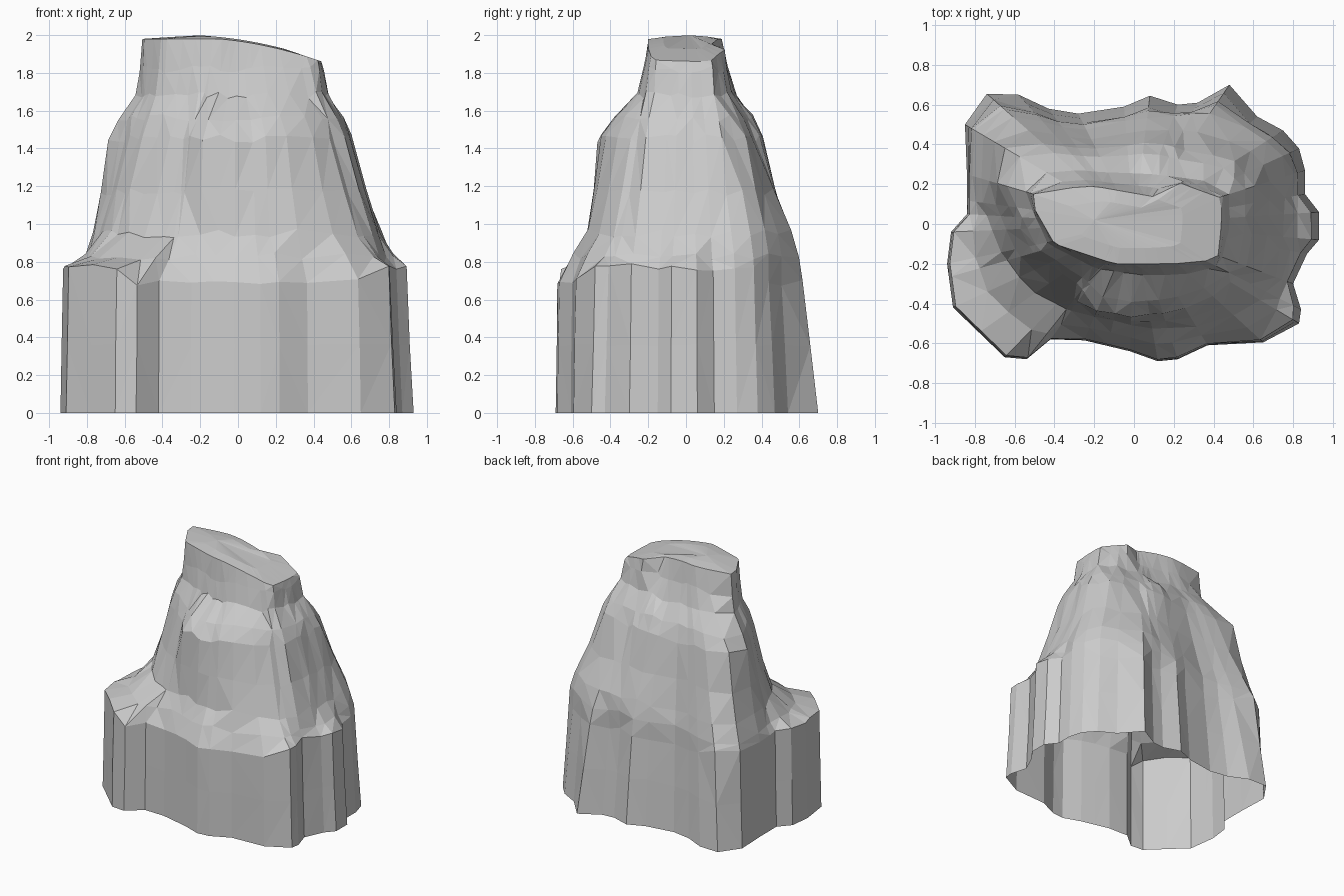
import bpy, bmesh, math, random
from mathutils import Vector

if "Cube" in bpy.data.objects:
    bpy.data.objects.remove(bpy.data.objects["Cube"])

random.seed(7)

# Footprint on the ground, counter-clockwise from the right
base = [(.93, .06), (.86, .15), (.86, .27), (.83, .38), (.75, .47), (.62, .54), (.48, .70),
        (.32, .61), (.22, .60), (.08, .645), (-.05, .59), (-.28, .555), (-.43, .58),
        (-.58, .65), (-.74, .655), (-.85, .50), (-.84, .25), (-.84, .05), (-.92, -.04),
        (-.94, -.20), (-.91, -.42), (-.65, -.67), (-.54, -.68), (-.42, -.58), (-.25, -.585),
        (-.02, -.64), (.12, -.69), (.22, -.68), (.37, -.61), (.65, -.595), (.83, -.50),
        (.84, -.43), (.80, -.30), (.87, -.15), (.93, -.08)]
# Outline just above the ledge
ledge = [(.76, 0), (.77, .33), (.64, .44), (.46, .56), (.1, .54), (-.28, .47), (-.6, .55),
         (-.76, .48), (-.76, .1), (-.66, -.15), (-.54, -.33), (-.3, -.45), (.1, -.53),
         (.35, -.51), (.62, -.42), (.72, -.25)]
# Outline at the top of the front buttress
buttress = [(.6, 0), (.6, .2), (.5, .33), (.3, .36), (.1, .41), (-.2, .38), (-.45, .4),
            (-.62, .43), (-.70, .25), (-.64, .1), (-.5, -.15), (-.28, -.3), (-.2, -.43),
            (0, -.47), (.3, -.42), (.48, -.3), (.57, -.2)]
# Neck under the summit, then the summit rim
neck = [(.48, 0), (.48, .15), (.35, .22), (.1, .25), (-.3, .27), (-.52, .25), (-.55, .15),
        (-.43, -.1), (-.2, -.22), (.05, -.26), (.3, -.25), (.44, -.2)]
summit = [(.44, 0), (.44, .13), (.3, .18), (.2, .22), (.14, .13), (-.03, .16), (-.2, .19),
          (-.5, .17), (-.52, .11), (-.4, -.1), (-.1, -.2), (.2, -.2), (.42, -.18)]


def cast(outline, a):
    """Point where a ray from the centre at angle a meets the outline."""
    dx, dy = math.cos(a), math.sin(a)
    best = 0
    for (x1, y1), (x2, y2) in zip(outline, outline[1:] + outline[:1]):
        ex, ey = x2 - x1, y2 - y1
        det = ex * dy - ey * dx
        if abs(det) < 1e-9:
            continue
        t = (ex * y1 - ey * x1) / det
        s = (dx * y1 - dy * x1) / det
        if t > 0 and -1e-6 <= s <= 1 + 1e-6:
            best = max(best, t)
    return Vector((dx * best, dy * best))


# One column per footprint corner, plus a few for the upper corners
angles = [math.atan2(y, x) % math.tau for x, y in base]
for d in (172, 196, 215, 258, 303, 333):
    a = math.radians(d)
    if min(abs(a - b) for b in angles) > .06:
        angles.append(a)
angles.sort()


def ring(outline, z, jit=0.0):
    pts = []
    for a in angles:
        p = cast(outline, a) * (1 + random.uniform(-jit, jit))
        h = z(p.x, p.y) if callable(z) else z + random.uniform(-jit, jit) * 2.5
        pts.append(Vector((p.x, p.y, h)))
    return pts


def taper(k):
    """Footprint leaning inwards, most of all at the back."""
    return [(x * (1 - (.04 if x > 0 else .015) * k),
             y * (1 - (.09 if y > 0 else .012) * k)) for x, y in base]


def mix(r1, r2, t, z):
    out = []
    for a, b in zip(r1, r2):
        p = a.lerp(b, t)
        p.z = z + random.uniform(-.02, .02)
        out.append(p)
    return out


def top_z(x, y):
    """Summit slope, falling away to the right."""
    return 1.98 - .09 * max(0, x + .1) - .24 * max(0, x + .1) ** 2


# Stack of rings from the ground to the summit
r_wall = ring(taper(1), lambda x, y: .69 + .08 * (x < -.6 or x > .7) + random.uniform(-.02, .02))
r_ledge = ring(ledge, .95, .01)
r_butt = ring(buttress, 1.45, .01)
r_neck = ring(neck, 1.68, .008)
r_top = ring(summit, top_z)
r_mid = mix(r_wall, r_ledge, .5, .83)
for p in r_mid:
    if p.y > .2:            # the back has no ledge, it leans steadily
        p.xy *= 1.02
rings = [ring(base, 0.0), ring(taper(.5), .36, .003), r_wall, r_mid, r_ledge,
         mix(r_ledge, r_butt, .5, 1.17), r_butt,
         mix(r_butt, r_neck, .35, 1.56), r_neck,
         mix(r_neck, r_top, .6, 1.82), r_top,
         [Vector((p.x * .6 - .02, p.y * .6, top_z(p.x * .6, 0) + .012)) for p in r_top]]

bm = bmesh.new()
rows = [[bm.verts.new(p) for p in r] for r in rings]
n = len(angles)
for lo, hi in zip(rows, rows[1:]):
    for i in range(n):
        j = (i + 1) % n
        bm.faces.new((lo[i], lo[j], hi[j], hi[i]))
# Summit cap; the underside stays open
tip = bm.verts.new((-.2, .02, 1.999))
for i in range(n):
    bm.faces.new((rows[-1][i], rows[-1][(i + 1) % n], tip))
bmesh.ops.triangulate(bm, faces=bm.faces[:], quad_method='SHORT_EDGE')
bmesh.ops.recalc_face_normals(bm, faces=bm.faces[:])

mesh = bpy.data.meshes.new("rock")
bm.to_mesh(mesh)
bm.free()
rock = bpy.data.objects.new("rock", mesh)
bpy.context.collection.objects.link(rock)
